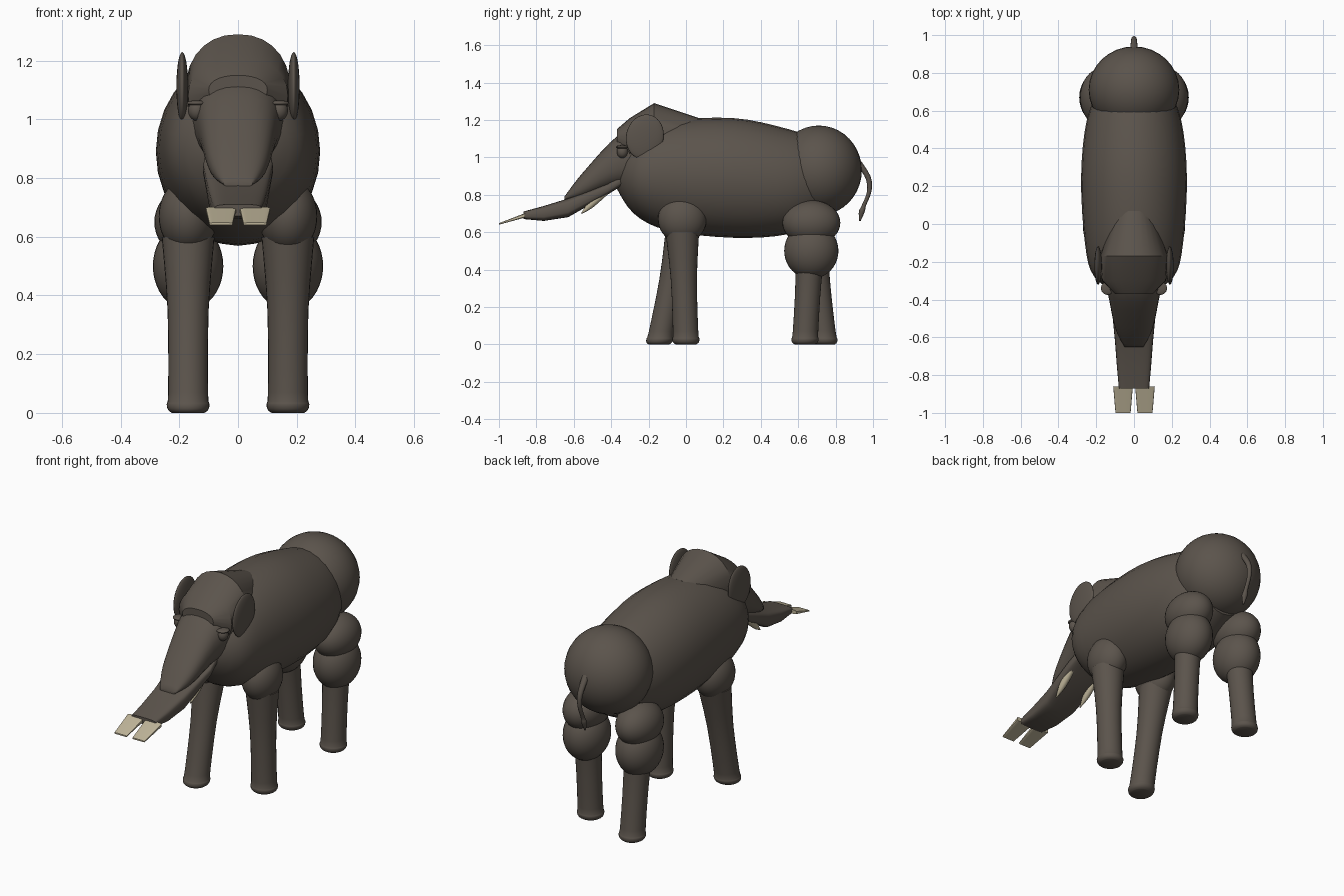
import bpy, bmesh, math
from mathutils import Vector

default_cube = bpy.data.objects.get("Cube")
if default_cube:
    bpy.data.objects.remove(default_cube, do_unlink=True)


def material(name, red, green, blue):
    mat = bpy.data.materials.new(name)
    mat.use_nodes = True
    colour = (red, green, blue, 1)
    mat.diffuse_color = colour
    shader = next(n for n in mat.node_tree.nodes if n.type == 'BSDF_PRINCIPLED')
    shader.inputs["Base Color"].default_value = colour
    return mat


hide = material("brown grey hide", .105, .088, .072)
ivory = material("ivory", .52, .46, .32)


def finish(name, bm, mat, crease):
    """Turn the bmesh into a shaded object."""
    bmesh.ops.recalc_face_normals(bm, faces=bm.faces)
    mesh = bpy.data.meshes.new(name)
    bm.to_mesh(mesh)
    bm.free()
    mesh.materials.append(mat)
    part = bpy.data.objects.new(name, mesh)
    bpy.context.collection.objects.link(part)
    bpy.ops.object.select_all(action='DESELECT')
    part.select_set(True)
    bpy.context.view_layer.objects.active = part
    bpy.ops.object.shade_smooth_by_angle(angle=math.radians(crease))
    return part


def smooth_rings(rings, steps):
    """Add rings along a spline through the given ones."""
    points = [Vector(ring) for ring in rings]
    padded = [points[0]] + points + [points[-1]]
    result = []
    for before, start, end, after in zip(padded, padded[1:], padded[2:], padded[3:]):
        leave, arrive = (end - before) / 2, (after - start) / 2
        for step in range(steps):
            t = step / steps
            blend = t * t * (3 - 2 * t)
            result.append(start.lerp(end, blend)
                          + leave * t * (1 - t) ** 2 - arrive * t * t * (1 - t))
    return result + [points[-1]]


def signed_power(value, power):
    return math.copysign(abs(value) ** power, value)


def loft(name, rings, upright=False, mat=hide, x=0, sides=28, square=2, steps=1, crease=40):
    """Skin rings of (y, z, half width, half depth), lying flat when upright."""
    bm = bmesh.new()
    loops = []
    for y, z, wide, deep in smooth_rings(rings, steps):
        loop = []
        for side in range(sides):
            turn = math.tau * side / sides
            across = wide * signed_power(math.cos(turn), 2 / square)
            along = deep * signed_power(math.sin(turn), 2 / square)
            corner = (x + across, y + along, z) if upright else (x + across, y, z + along)
            loop.append(bm.verts.new(corner))
        loops.append(loop)
    for near, far in zip(loops, loops[1:]):
        for side in range(sides):
            bm.faces.new((near[side - 1], near[side], far[side], far[side - 1]))
    bm.faces.new(loops[0])
    bm.faces.new(loops[-1])
    return finish(name, bm, mat, crease)


def ball(name, centre, size, lean=0):
    bm = bmesh.new()
    bmesh.ops.create_uvsphere(bm, u_segments=32, v_segments=20, radius=1)
    part = finish(name, bm, hide, 60)
    part.location, part.scale = centre, size
    part.rotation_euler.x = math.radians(lean)


# Barrel body and round rump
loft("body", [(-.38, .9, .06, .05), (-.28, .9, .21, .2), (-.1, .9, .26, .29),
              (.25, .89, .28, .32), (.55, .87, .25, .28), (.75, .88, .17, .2)], steps=4)
ball("rump", (0, .71, .93), (.24, .23, .24))

# Domed crown with an overhanging brow
loft("crown", [(.07, 1.08, .1, .13), (-.17, 1.09, .18, .2),
               (-.3, 1.08, .17, .13), (-.37, 1.1, .1, .05)], square=2.2, crease=30)

# Face tapering into the short upper trunk, above the long flat jaw
loft("face_and_trunk", [(-.2, 1, .18, .18), (-.36, .98, .14, .14),
                        (-.55, .85, .1, .07), (-.65, .78, .05, .01)], square=2.4, steps=4)
loft("jaw", [(-.34, .88, .11, .03), (-.42, .83, .12, .03), (-.63, .73, .1, .05),
             (-.76, .7, .09, .04), (-.87, .69, .08, .02)], square=4)

# Paired ears, eyes, upper tusks and shovel tusks
for side_name, side in (("left", 1), ("right", -1)):
    ball(side_name + "_ear", (side * .19, -.22, 1.11), (.02, .1, .12), lean=-14)
    ball(side_name + "_eye", (side * .14, -.34, 1.03), (.03, .03, .035))
    ball(side_name + "_eyelid", (side * .14, -.34, 1.055), (.035, .035, .01))
    loft(side_name + "_upper_tusk", [(-.42, .83, .02, .03), (-.5, .76, .02, .03),
                                     (-.56, .7, .003, .003)],
         mat=ivory, x=side * .085, sides=12, steps=3)
    loft(side_name + "_shovel_tusk", [(-.86, .69, .052, .012), (-1, .644, .04, .004)],
         mat=ivory, x=side * .058, sides=20, square=5)


def leg(name, side, foot, hip, bulges):
    """A flared shaft from foot to hip, swollen by muscle bulges."""
    shaft = [(0, .055), (.01, .068), (.03, .073), (.07, .068), (.35, .07), (.6, .09)]
    rings = [(foot + (hip - foot) * z / .6, z, r, r) for z, r in shaft]
    loft(name + "_shaft", rings, upright=True, x=side * .17, steps=3)
    for part, z, wide, deep, tall in bulges:
        ball(name + "_" + part, (side * .17, hip, z), (wide, deep, tall))


front_bulges = [("shoulder", .67, .1, .13, .13)]
rear_bulges = [("knee", .5, .12, .145, .15), ("thigh", .65, .115, .155, .12)]
leg("left_front_leg", 1, 0, -.02, front_bulges)
leg("right_front_leg", -1, -.145, -.02, front_bulges)
leg("left_rear_leg", 1, .635, .67, rear_bulges)
leg("right_rear_leg", -1, .74, .67, rear_bulges)

# Thin hooked tail with a small tuft
tail = [(.9, 1, .022), (.97, .9, .016), (.98, .82, .012),
        (.95, .74, .012), (.94, .71, .016), (.93, .66, .004)]
loft("tail", [(y, z, r, r) for y, z, r in tail], upright=True, sides=12, steps=4)
